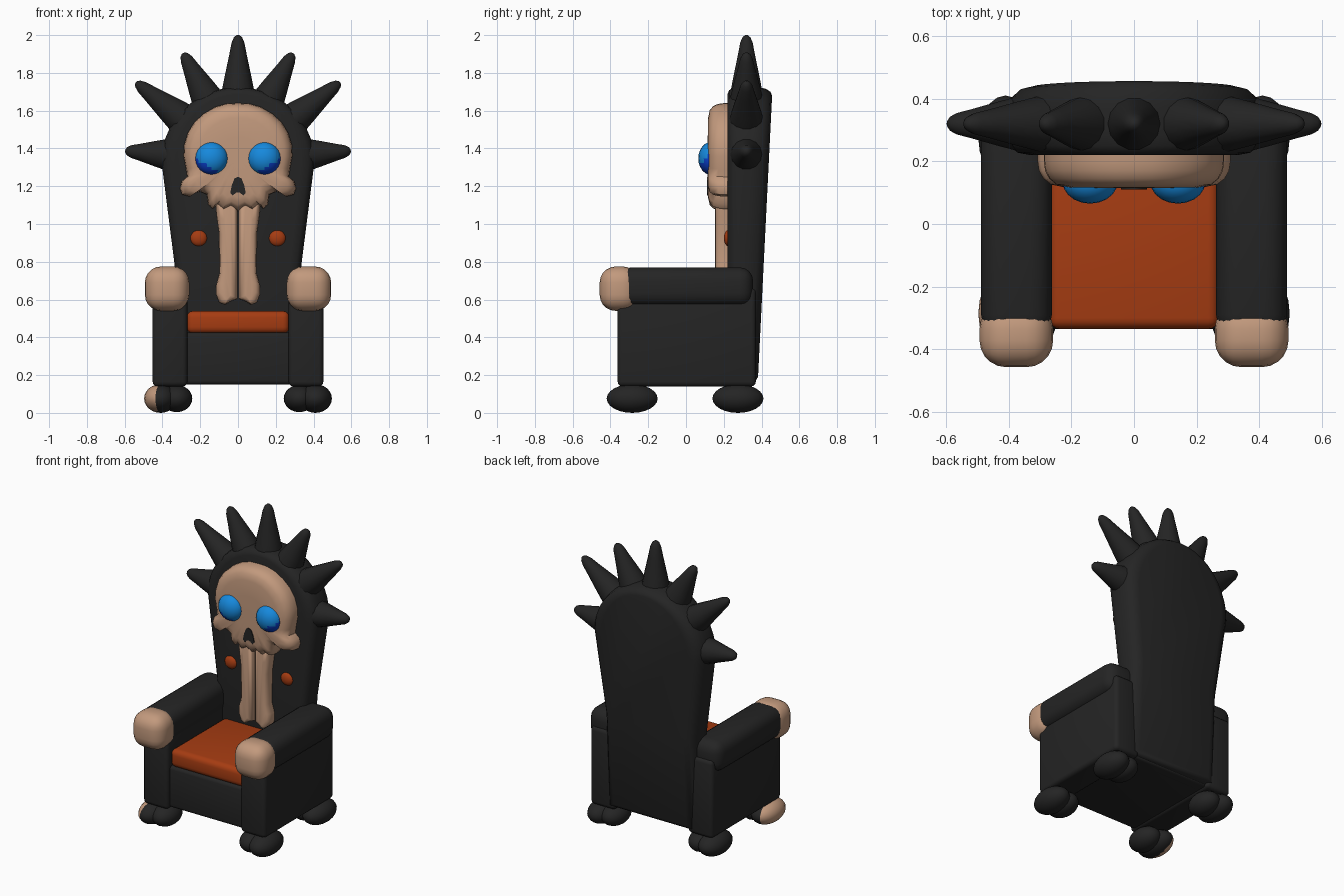
import bpy, bmesh, math
from mathutils import Vector, Matrix

if "Cube" in bpy.data.objects:
    bpy.data.objects.remove(bpy.data.objects["Cube"])


def material(name, rgb):
    m = bpy.data.materials.new(name)
    m.diffuse_color = (*rgb, 1)
    m.use_nodes = True
    m.node_tree.nodes["Principled BSDF"].inputs["Base Color"].default_value = m.diffuse_color
    return m


BLACK = material("charcoal black", (0.018, 0.018, 0.018))
BONE = material("bone", (0.54, 0.32, 0.205))
RUST = material("rust orange", (0.38, 0.045, 0.006))
BLUE = material("bright blue", (0.008, 0.25, 0.72))
DEEP = material("deep blue", (0.003, 0.05, 0.6))


def finish(name, bm, mats, rule=None, angle=50):
    bmesh.ops.recalc_face_normals(bm, faces=bm.faces)
    if rule:
        for f in bm.faces:
            f.material_index = int(rule(f.calc_center_median()))
    me = bpy.data.meshes.new(name)
    bm.to_mesh(me)
    bm.free()
    for m in mats:
        me.materials.append(m)
    ob = bpy.data.objects.new(name, me)
    bpy.context.collection.objects.link(ob)
    bpy.ops.object.select_all(action='DESELECT')
    ob.select_set(True)
    bpy.context.view_layer.objects.active = ob
    bpy.ops.object.shade_smooth_by_angle(angle=math.radians(angle))
    return ob


def loft(name, rings, mat, angle=50):
    """Skin a list of equally long point rings and cap both ends."""
    bm = bmesh.new()
    vs = [[bm.verts.new(p) for p in r] for r in rings]
    n = len(vs[0])
    for a, b in zip(vs, vs[1:]):
        for i in range(n):
            j = (i + 1) % n
            bm.faces.new((a[i], a[j], b[j], b[i]))
    bm.faces.new(vs[0])
    bm.faces.new(vs[-1])
    return finish(name, bm, [mat], angle=angle)


def relief(name, outline, centre, steps, mat, lean=0):
    """Front outline (x, z) lofted through (x scale, z scale, y) steps."""
    cx, cz = centre
    rings = []
    for sx, sz, y in steps:
        ring = []
        for x, z in outline:
            zz = cz + (z - cz) * sz
            yy = y - lean * (1.7 - zz) if y > 0.3 else y
            ring.append((cx + (x - cx) * sx, yy, zz))
        rings.append(ring)
    return loft(name, rings, mat)


def mirrored(half):
    """Full outline from a half whose ends may lie on x = 0."""
    return half + [(-x, z) for x, z in reversed(half) if x > 1e-4]


def box(name, lo, hi, bevel, mat, segs=4):
    lo, hi = Vector(lo), Vector(hi)
    bm = bmesh.new()
    bmesh.ops.create_cube(bm, size=1, matrix=Matrix.Translation((lo + hi) / 2)
                          @ Matrix.Diagonal((*(hi - lo), 1)))
    bmesh.ops.bevel(bm, geom=bm.edges[:], offset=bevel, segments=segs,
                    profile=0.5, affect='EDGES')
    return finish(name, bm, [mat])


def ball(name, c, r, mats, rule=None):
    bm = bmesh.new()
    bmesh.ops.create_uvsphere(bm, u_segments=20, v_segments=12, radius=1,
                              matrix=Matrix.Translation(c) @ Matrix.Diagonal((*r, 1)))
    return finish(name, bm, mats, rule)


def spike(name, base, tip):
    base, tip = Vector(base), Vector(tip)
    d = tip - base
    q = d.to_track_quat('Z', 'Y')
    rings = []
    for t, r in [(0, .1), (.2, .092), (.45, .072), (.75, .046), (.9, .034), (.97, .022), (1, .008)]:
        rings.append([base + d * t + q @ Vector((r * math.cos(a), r * math.sin(a), 0))
                      for a in (math.tau * i / 14 for i in range(14))])
    return loft(name, rings, BLACK, 60)


# Tall backrest with an arched top, leaning slightly backwards
arch = [(0.405 * math.cos(a), 1.33 + 0.395 * math.sin(a))
        for a in (math.radians(90 - 9 * i) for i in range(11))]
relief("backrest", mirrored(arch + [(0.335, 0.78), (0.335, 0.15)]), (0, 0.9),
       [(.82, .955, .22), (.92, .98, .228), (.98, .995, .25), (1, 1, .285), (1, 1, .37),
        (.97, .99, .42), (.9, .97, .447), (.8, .945, .457)], BLACK, 0.05)

# Crown of spikes
spike("top_spike", (0, .32, 1.59), (0, .32, 2.0))
for s, side in ((1, "right"), (-1, "left")):
    for label, b, t in [("upper", (.12, 1.58), (.29, 1.905)),
                        ("middle", (.225, 1.50), (.54, 1.75)),
                        ("lower", (.29, 1.36), (.597, 1.387))]:
        spike(f"{side}_{label}_spike", (s * b[0], .32, b[1]), (s * t[0], .32, t[1]))

# Skull relief with cheek knobs and a toothed upper jaw
skull = [(0, 1.64), (.06, 1.637), (.12, 1.62), (.18, 1.585), (.23, 1.54), (.265, 1.485),
         (.285, 1.42), (.288, 1.36), (.275, 1.29), (.27, 1.25), (.298, 1.225), (.308, 1.19),
         (.295, 1.155), (.255, 1.145), (.225, 1.165), (.2, 1.172), (.165, 1.155), (.158, 1.105),
         (.135, 1.08), (.11, 1.1), (.08, 1.07), (.04, 1.09), (0, 1.068)]
relief("skull", mirrored(skull), (0, 1.34),
       [(1, 1, .25), (1, 1, .2), (.985, .985, .17), (.94, .95, .145), (.86, .88, .126),
        (.72, .74, .117), (.4, .4, .115), (.05, .05, .115)], BONE)
nose = [(0, 1.25), (.018, 1.242), (.033, 1.205), (.041, 1.165), (.028, 1.15), (.012, 1.165), (0, 1.168)]
relief("nose_hole", mirrored(nose), (0, 1.2), [(1, 1, .119), (1, 1, .1105)], BLACK)

# Pair of long bones hanging below the jaw
leg_bone = [(.003, 1.12), (.12, 1.12), (.113, 1.04), (.1, .95), (.098, .74), (.115, .68),
            (.117, .63), (.1, .585), (.07, .572), (.04, .59), (.003, .605)]
for s, side in ((1, "right"), (-1, "left")):
    relief(f"{side}_long_bone", [(s * x, z) for x, z in leg_bone], (s * .055, .84),
           [(1, 1, .24), (1, 1, .19), (.9, .985, .168), (.65, .96, .157), (.3, .92, .154)], BONE)

    # Eye, darker round its lower rim
    ex, ez = s * .14, 1.347
    ball(f"{side}_eye", (ex, .135, ez), (.088, .07, .088), [BLUE, DEEP],
         lambda c: (c.x - ex) * s * .6 - (c.z - ez) > .05 or c.y > .12 and c.z < ez + .03)
    # Small button on the backrest
    ball(f"{side}_button", (s * .208, .225, .925), (.045, .025, .043), [RUST])

    # Armrest, side panel and fist
    xs = sorted((s * .268, s * .452))
    box(f"{side}_side_panel", (xs[0], -.362, .14), (xs[1], .37, .66), .025, BLACK, 3)
    xs = sorted((s * .262, s * .488))
    box(f"{side}_armrest", (xs[0], -.36, .565), (xs[1], .355, .77), .07, BLACK)
    xs = sorted((s * .258, s * .493))
    box(f"{side}_fist", (xs[0], -.457, .54), (xs[1], -.25, .775), .085, BONE, 5)

    # Double-lobed feet; the outer lobe of the front left one is bone
    for y, end in ((-.285, "front"), (.275, "back")):
        ball(f"{end}_{side}_inner_foot", (s * .325, y, .076), (.083, .115, .072), [BLACK])
        odd = s < 0 and end == "front"
        ball(f"{end}_{side}_outer_foot", (s * .41, y, .076), (.087, .135, .076),
             [BLACK, BONE], lambda c: odd and c.x < -.425)

# Seat base and cushion
box("seat_base", (-.3, -.335, .15), (.3, .35, .425), .02, BLACK, 3)
box("cushion", (-.272, -.335, .42), (.272, .25, .54), .035, RUST)
